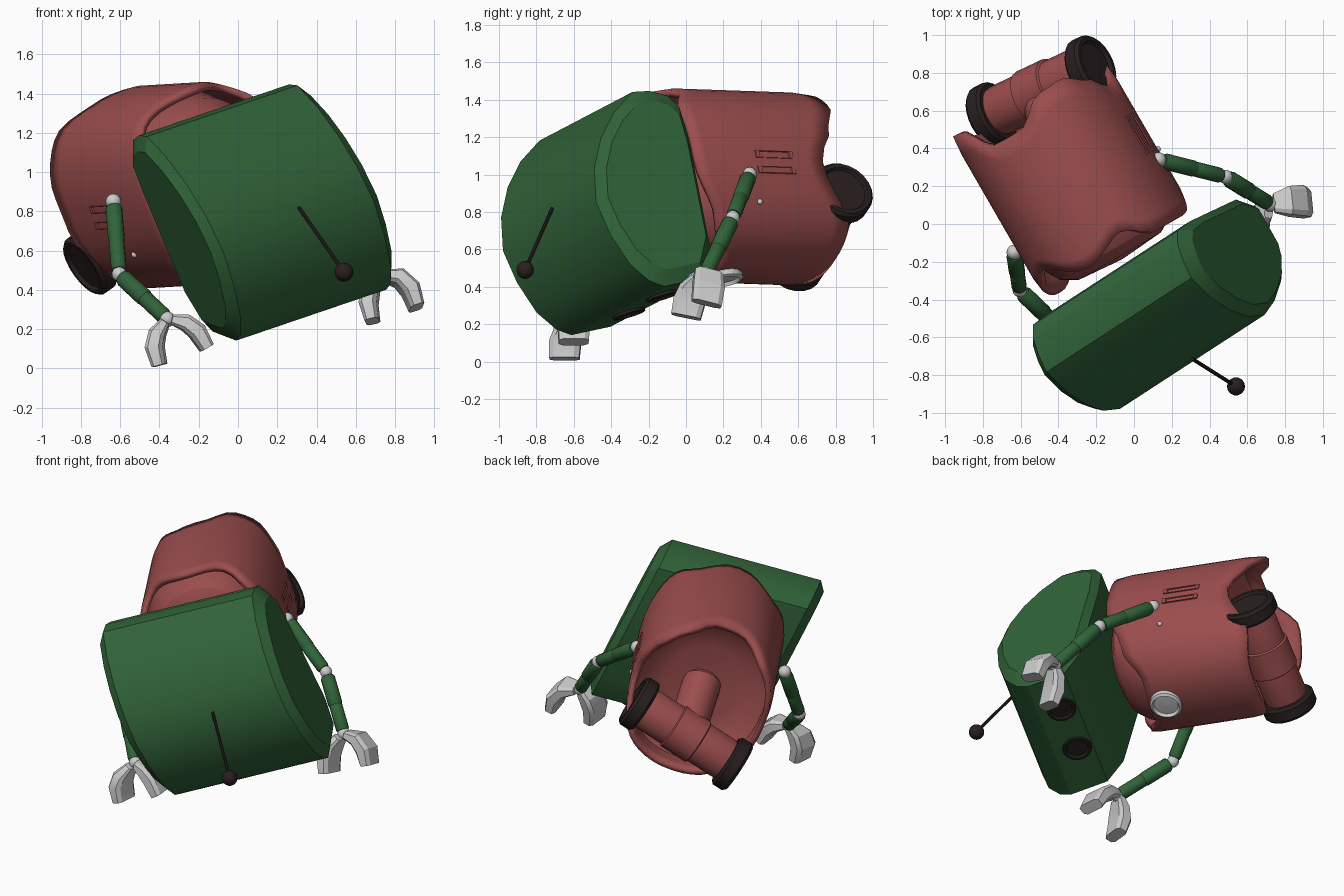
import bpy, bmesh
from math import sin, cos, pi, radians, copysign
from mathutils import Vector as V

if "Cube" in bpy.data.objects:
    bpy.data.objects.remove(bpy.data.objects["Cube"])


def material(name, rgb):
    m = bpy.data.materials.new(name)
    m.diffuse_color = (*rgb, 1)
    m.use_nodes = True
    m.node_tree.nodes["Principled BSDF"].inputs["Base Color"].default_value = m.diffuse_color
    return m


RED = material("red_paint", (0.33, 0.075, 0.075))
GREEN = material("green_paint", (0.03, 0.125, 0.04))
DARK = material("dark_rubber", (0.022, 0.014, 0.014))


def finish(name, rings, mat=None, caps=True, angle=30):
    """Skin a list of point rings into one object."""
    bm = bmesh.new()
    rows = [[bm.verts.new(p) for p in r] for r in rings]
    n = len(rows[0])
    for a, b in zip(rows, rows[1:]):
        for i in range(n):
            j = (i + 1) % n
            bm.faces.new((a[i], a[j], b[j], b[i]))
    if caps:
        bm.faces.new(rows[0])
        bm.faces.new(rows[-1])
    bmesh.ops.remove_doubles(bm, verts=bm.verts, dist=1e-5)
    bmesh.ops.recalc_face_normals(bm, faces=bm.faces)
    me = bpy.data.meshes.new(name)
    bm.to_mesh(me)
    bm.free()
    ob = bpy.data.objects.new(name, me)
    bpy.context.collection.objects.link(ob)
    if mat:
        me.materials.append(mat)
    bpy.ops.object.select_all(action='DESELECT')
    bpy.context.view_layer.objects.active = ob
    ob.select_set(True)
    bpy.ops.object.shade_smooth_by_angle(angle=radians(angle))
    return ob


def lathe(name, profile, origin, axis, mat=None, n=16):
    """Turn (radius, height) pairs around an axis."""
    q = V(axis).to_track_quat('Z', 'Y')
    rings = [[V(origin) + q @ V((max(r, 1e-4) * cos(2 * pi * i / n), max(r, 1e-4) * sin(2 * pi * i / n), h))
              for i in range(n)] for r, h in profile]
    return finish(name, rings, mat)


def rod(name, a, b, r, mat=None, n=12):
    a, b = V(a), V(b)
    d = (b - a).length
    return lathe(name, [(r * .85, 0), (r, d * .06), (r, d * .94), (r * .85, d)], a, b - a, mat, n)


def ball(name, p, r, mat=None):
    return lathe(name, [(r * sin(pi * k / 8), -r * cos(pi * k / 8)) for k in range(9)], p, (0, 0, 1), mat, 14)


# Head: rounded block, extruded along its width with chamfered ends
H = V((.806, .524, .274))
LEN = 1.01
head_yz = [(-.085, 1.43), (-.18, 1.455), (-.27, 1.45), (-.37, 1.34), (-.44, 1.2), (-.475, 1.04), (-.465, .86),
           (-.39, .69), (-.285, .53), (-.18, .44), (-.10, .41), (.11, .455), (.145, .62), (.03, 1.2), (-.02, 1.37)]
section = [V((.945 - .45 * y - .51 * z, y, z)) for y, z in head_yz]
mid = sum(section, V()) / len(section)


def head_ring(t, s):
    return [mid + (p - mid) * s - H * t for p in section]


finish("head", [head_ring(-.02, .86), head_ring(.03, 1), head_ring(LEN - .03, 1), head_ring(LEN + .02, .86)],
       GREEN, angle=25)

# Eyes on the narrow face strip
p, q = section[10], section[11]
face_normal = (q - p).cross(H).normalized()
if face_normal.z > 0:
    face_normal = -face_normal
for k, f in enumerate((.29, .63)):
    lathe(f"eye_{k}", [(.09, -.03), (.09, .015), (.074, .015), (.066, .004), (0, .004)],
          (p + q) / 2 + (q - p) * .1 - H * LEN * f, face_normal, DARK, 20)

# Antenna
tip = V((.54, -.86, .49))
rod("antenna_stem", (.31, -.715, .82), tip, .01, DARK, 8)
ball("antenna_tip", tip, .048, DARK)

# Torso frame: D runs from neck to wheels, R to the side, B to the back
D = V((-.5, .865, -.03)).normalized()
R = V((.814, .47, .342))
B = V((-.296, -.171, .94))
AXIS = V((-.13, -.075, .945))
RA, RB, N = .435, .515, 48


def skin_point(t, deg, s=1.0):
    a = radians(deg)
    c, d = (copysign(abs(v) ** .88, v) for v in (cos(a), sin(a)))
    return AXIS + D * t + R * (RA * s * c) + B * (RB * s * d)


def blend(table, deg):
    for (a0, v0), (a1, v1) in zip(table, table[1:]):
        if a0 <= deg <= a1:
            u = (deg - a0) / (a1 - a0)
            u = u * u * (3 - 2 * u)
            return v0 + (v1 - v0) * u


# Wavy collar and wheel cut-outs as a length by angle
collar = [(0, -.09), (35, -.09), (60, .0), (90, -.08), (125, .03), (150, -.05), (185, -.12), (225, .0),
          (255, .10), (290, .12), (320, .02), (360, -.09)]
hem = [(0, .70), (20, .79), (40, .86), (62, .85), (85, .73), (102, .73), (132, .88), (160, .88), (185, .83),
       (222, .76), (250, .80), (285, .81), (320, .84), (360, .70)]
rings = []
for f, s in ((0, .98), (.08, 1), (.5, 1), (.88, 1), (1, .98)):
    ring = []
    for i in range(N):
        deg = 360 * i / N
        c, h = blend(collar, deg), blend(hem, deg)
        ring.append(skin_point(c + (h - c) * f, deg, s))
    rings.append(ring)
torso = finish("torso_shell", rings, RED, caps=False)
solid = torso.modifiers.new("thickness", 'SOLIDIFY')
solid.thickness = .035
solid.offset = -1


# Inner neck dome and rear closing wall
def inner(name, steps):
    finish(name, [[skin_point(t, 360 * i / N, s) for i in range(N)] for t, s in steps], RED, caps=False)


inner("neck_dome", [(.22, .93), (.12, .88), (.02, .84), (-.06, .74), (-.11, .55), (-.13, .02)])
inner("rear_wall", [(.66, .95), (.58, .75), (.55, .5), (.55, .02)])

# Vents and rivets on both sides
for side, flip in (("right", False), ("left", True)):
    for k, deg in enumerate((2, -5)):
        a = 180 - deg if flip else deg
        out = (R if not flip else -R)
        c = skin_point(.40, a)
        rings = []
        for o, s in ((-.02, 1), (.006, 1), (.006, .8), (-.004, .75)):
            rings.append([c + out * o + D * (x * s * .115) + B * (y * .02 * s)
                          for x, y in ((-1, -1), (1, -1), (1, 1), (-1, 1))])
        finish(f"vent_{side}_{k}", rings, RED)
    ball(f"rivet_{side}", skin_point(.28, 204 if flip else -24), .016)

# Chest lamp
chest = skin_point(.22, 270)
lathe("chest_lamp", [(.1, -.04), (.1, .02), (.085, .03), (.075, .01), (0, .015)], chest, -B, None, 20)

# Axle, leg and wheels
w1, w2 = V((-.23, .83, .9)), V((-.755, .58, .535))
W = (w1 - w2).normalized()
gap = (w1 - w2).length
centre = (w1 + w2) / 2
lathe("axle", [(.12, 0), (.135, gap * .1), (.135, gap * .36), (.148, gap * .37),
               (.148, gap * .63), (.135, gap * .64), (.135, gap * .9), (.12, gap)], w2, W, RED, 20)
rod("leg", centre, AXIS + D * .5, .12, RED, 16)
ball("leg_joint", centre - D * .12 + B * .1, .05, DARK)
for name, c, d in (("wheel_right", w1, W), ("wheel_left", w2, -W)):
    lathe(name, [(.09, -.05), (.155, -.05), (.17, -.035), (.17, .03), (.155, .048), (.135, .048),
                 (.125, .03), (.0, .03)], c, d, DARK, 22)


# Fingers: curved pads swept along a short path
def finger(name, path, wide):
    path = [V(x) for x in path]
    wide = V(wide).normalized()
    rings = []
    for i, c in enumerate(path):
        tan = (path[min(i + 1, len(path) - 1)] - path[max(i - 1, 0)]).normalized()
        thick = tan.cross(wide).normalized()
        w = (.05, .078, .085, .08)[i]
        h = (.025, .042, .046, .036)[i]
        rings.append([c + wide * (w * x) + thick * (h * y) for x, y in
                      ((-1, -.6), (-.7, -1), (.7, -1), (1, -.6), (1, .6), (.7, 1), (-.7, 1), (-1, .6))])
    finish(name, rings)


# Arms
arms = {
    "right": [(.13, .34, 1.0), (.485, .25, .77), (.72, .105, .47)],
    "left": [(-.635, -.15, .85), (-.605, -.35, .48), (-.36, -.585, .25)],
}
for side, (s, e, w) in arms.items():
    ball(f"shoulder_{side}", s, .04)
    ball(f"elbow_{side}", e, .038)
    ball(f"wrist_{side}", w, .04)
    s, e, w = V(s), V(e), V(w)
    rod(f"upper_arm_{side}", s.lerp(e, .07), s.lerp(e, .55), .043, GREEN)
    rod(f"upper_sleeve_{side}", s.lerp(e, .5), s.lerp(e, .94), .04, GREEN)
    rod(f"forearm_{side}", e.lerp(w, .07), e.lerp(w, .55), .045, GREEN)
    rod(f"forearm_sleeve_{side}", e.lerp(w, .5), e.lerp(w, .95), .041, GREEN)

finger("finger_right_outer", [(.74, .11, .47), (.82, .12, .46), (.88, .12, .40), (.91, .11, .31)], (-.1, 1, -.25))
finger("finger_right_inner", [(.715, .08, .46), (.68, .05, .41), (.665, .02, .33), (.685, .0, .24)], (.1, 1, -.2))
finger("finger_left_outer", [(-.37, -.60, .24), (-.41, -.63, .18), (-.425, -.645, .11), (-.40, -.65, .015)], (.1, 1, 0))
finger("finger_left_inner", [(-.34, -.59, .25), (-.27, -.595, .235), (-.21, -.60, .19), (-.16, -.60, .105)], (-.1, 1, 0))
